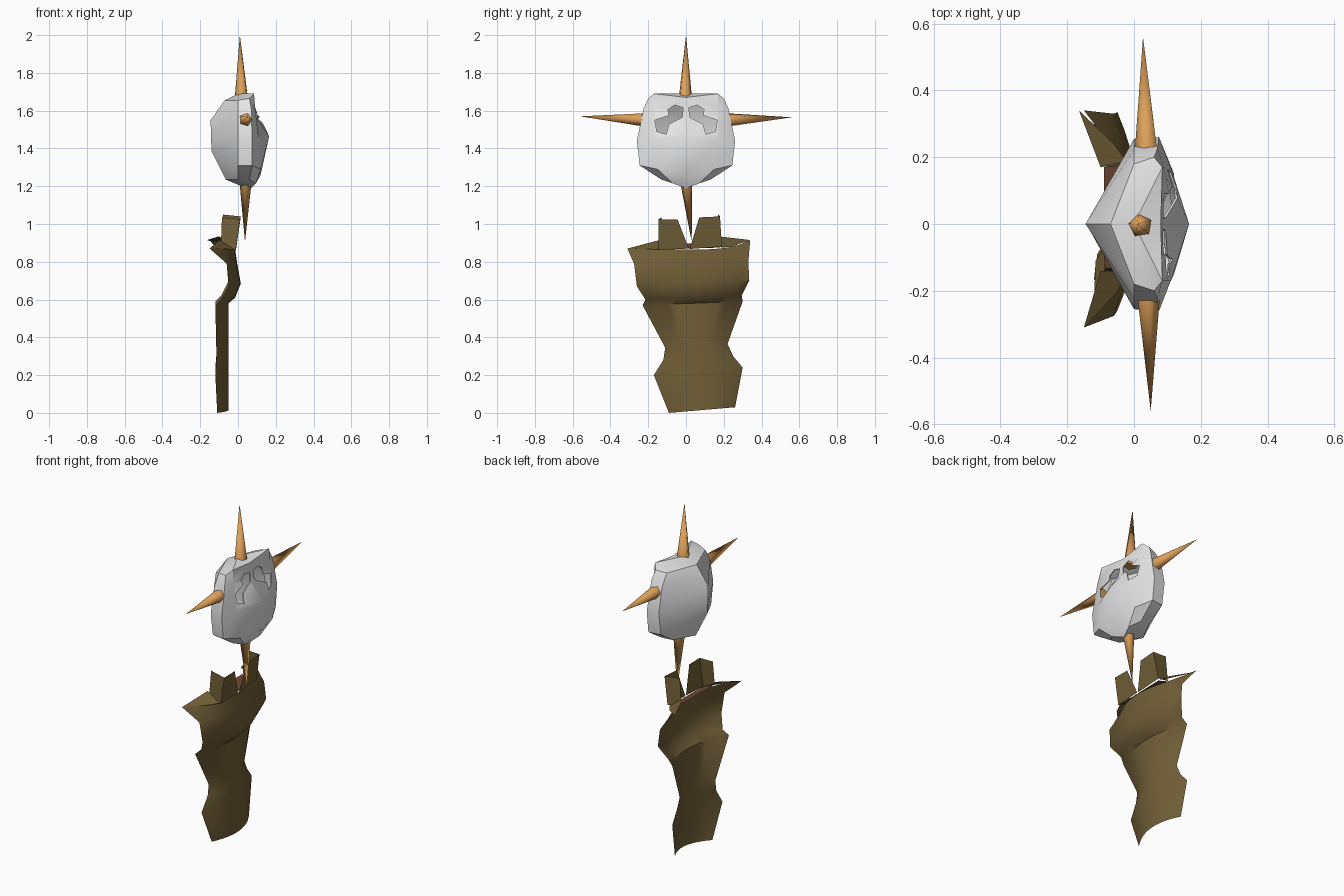
import bpy, bmesh, math
from mathutils import Vector

if "Cube" in bpy.data.objects:
    bpy.data.objects.remove(bpy.data.objects["Cube"])


def material(name, rgb):
    m = bpy.data.materials.new(name)
    m.diffuse_color = (*rgb, 1)
    m.use_nodes = True
    m.node_tree.nodes["Principled BSDF"].inputs["Base Color"].default_value = m.diffuse_color
    return m


BONE = material("pale bone", (0.78, 0.78, 0.78))
HORN = material("orange horn", (0.72, 0.35, 0.10))
CLOTH = material("olive cloth", (0.165, 0.112, 0.038))
LINING = material("red brown lining", (0.16, 0.065, 0.03))


def mesh_object(name, verts, faces, mat, angle=None, closed=False):
    me = bpy.data.meshes.new(name)
    me.from_pydata(verts, [], faces)
    bm = bmesh.new()
    bm.from_mesh(me)
    bmesh.ops.remove_doubles(bm, verts=bm.verts, dist=0.0005)
    if closed:
        bmesh.ops.recalc_face_normals(bm, faces=bm.faces)
    bm.to_mesh(me)
    bm.free()
    me.materials.append(mat)
    ob = bpy.data.objects.new(name, me)
    bpy.context.collection.objects.link(ob)
    if angle:
        smooth(ob, angle)
    return ob


def smooth(ob, angle):
    bpy.ops.object.select_all(action='DESELECT')
    ob.select_set(True)
    bpy.context.view_layer.objects.active = ob
    bpy.ops.object.shade_smooth_by_angle(angle=math.radians(angle))


# Head: columns from the back ridge round to the nose, mirrored in y
back = [(-.07, 0, 1.655), (-.145, 0, 1.55), (-.143, 0, 1.46), (-.14, 0, 1.385), (-.065, 0, 1.235)]
side = [(0, .18, 1.655), (0, .225, 1.585), (0, .255, 1.44), (0, .235, 1.31), (0, .12, 1.235)]
rim = [(.06, .20, 1.665), (.07, .225, 1.61), (.075, .26, 1.44), (.075, .245, 1.31), (.06, .13, 1.235)]
cheek = [(.085, .17, 1.69), (.09, .17, 1.62), (.11, .17, 1.45), (.12, .15, 1.29), (.095, .07, 1.215)]
front = [(.08, 0, 1.67), (.095, 0, 1.56), (.165, 0, 1.465), (.12, 0, 1.26), (.07, 0, 1.19)]


def flip(column):
    return [(x, -y, z) for x, y, z in column]


columns = [back, side, rim, cheek, front, flip(cheek), flip(rim), flip(side)]
verts = [p for c in columns for p in c] + [(0, 0, 1.69), (.02, 0, 1.2)]
faces = []
for i in range(8):
    a, b = i * 5, (i + 1) % 8 * 5
    faces += [(a + r, b + r, b + r + 1, a + r + 1) for r in range(4)]
    faces += [(40, b, a), (41, a + 4, b + 4)]
head = mesh_object("head", verts, faces, BONE, closed=True)
shell = head.modifiers.new("shell", 'SOLIDIFY')
shell.thickness = 0.006
shell.offset = -1

# Eye openings cut through the front of the shell
eye = [(.015, 1.615), (.06, 1.63), (.095, 1.605), (.09, 1.575), (.165, 1.55),
       (.155, 1.49), (.105, 1.475), (.09, 1.53), (.02, 1.565)]
for s, label in ((1, "left"), (-1, "right")):
    n = len(eye)
    vs = [(x, s * y, z) for x in (.045, .3) for y, z in eye]
    fs = [tuple(range(n)), tuple(range(n, 2 * n))]
    fs += [(i, (i + 1) % n, n + (i + 1) % n, n + i) for i in range(n)]
    cutter = mesh_object(label + "_eye_cutter", vs, fs, BONE, closed=True)
    cutter.hide_render = True
    cutter.hide_set(True)
    cut = head.modifiers.new("eye opening", 'BOOLEAN')
    cut.operation = 'DIFFERENCE'
    cut.solver = 'EXACT'
    cut.object = cutter
smooth(head, 25)


# Four five-sided spikes
def spike(name, base, tip, radius):
    base, tip = Vector(base), Vector(tip)
    turn = (tip - base).to_track_quat('Z', 'Y')
    ring = [base + turn @ Vector((radius * math.cos(a), radius * math.sin(a), 0))
            for a in (math.tau * i / 5 for i in range(5))]
    faces = [(i, (i + 1) % 5, 5) for i in range(5)] + [(4, 3, 2, 1, 0)]
    mesh_object(name, ring + [tip], faces, HORN, 75)


spike("top_spike", (.02, -.005, 1.65), (.01, 0, 2.0), .039)
spike("bottom_spike", (.042, 0, 1.26), (.037, .03, .905), .038)
spike("left_spike", (.04, .20, 1.55), (.027, .56, 1.565), .039)
spike("right_spike", (.04, -.20, 1.55), (.05, -.56, 1.57), .039)

# Cloak sheet rows: y and z of both borders, x in the middle and at the borders
rows = [(-.09, 0, .26, .03, -.05, -.11), (-.17, .20, .30, .24, -.05, -.12),
        (-.12, .28, .25, .30, -.05, -.115), (-.11, .345, .22, .365, -.05, -.115),
        (-.23, .57, .30, .59, -.05, -.12), (-.215, .60, .295, .62, -.015, -.09),
        (-.26, .67, .335, .70, .015, -.05), (-.275, .79, .33, .80, -.005, -.06),
        (-.31, .87, .34, .915, -.015, -.15)]
N = 12
verts, faces = [], []
for k, (yl, zl, yr, zr, xc, xe) in enumerate(rows):
    for i in range(N + 1):
        t = i / N
        u = abs(2 * t - 1)
        z = zl + (zr - zl) * t
        if k == len(rows) - 1:  # the neckline stays low between the shoulder tips
            z = .865 + (z - .865) * u ** 3
        verts.append((xc + (xe - xc) * u ** 2, yl + (yr - yl) * t, z))
for r in range(len(rows) - 1):
    for i in range(N):
        a = r * (N + 1) + i
        faces.append((a, a + 1, a + N + 2, a + N + 1))
mesh_object("cloak", verts, faces, CLOTH, 40)

# Shoulder folds reaching back from the neckline
mesh_object("right_shoulder", [(-.15, -.31, .87), (-.055, -.21, .868), (-.02, -.145, .865), (-.10, -.14, .915)],
            [(0, 1, 2, 3)], CLOTH)
mesh_object("left_shoulder", [(-.165, .34, .915), (-.06, .24, .88), (-.02, .185, .875), (-.10, .17, .935)],
            [(0, 1, 2, 3)], CLOTH)

# Standing collar flaps, each a front panel with a side panel folded back
mesh_object("right_collar", [(-.012, -.145, .862), (-.01, .015, .87), (.01, -.045, 1.025),
                             (.012, -.145, 1.025), (-.09, -.14, .90), (-.085, -.13, 1.035)],
            [(0, 1, 2, 3), (4, 0, 3, 5)], CLOTH)
mesh_object("left_collar", [(-.012, .19, .88), (-.01, .02, .868), (.012, .07, 1.035),
                            (.015, .18, 1.04), (-.09, .175, .90), (-.08, .17, 1.05)],
            [(1, 0, 3, 2), (0, 4, 5, 3)], CLOTH)

# Lining inside the neck opening
mesh_object("neck_lining", [(-.02, -.14, .868), (-.02, .18, .875), (-.09, .17, .90), (-.09, -.13, .895)],
            [(0, 1, 2, 3)], LINING)
